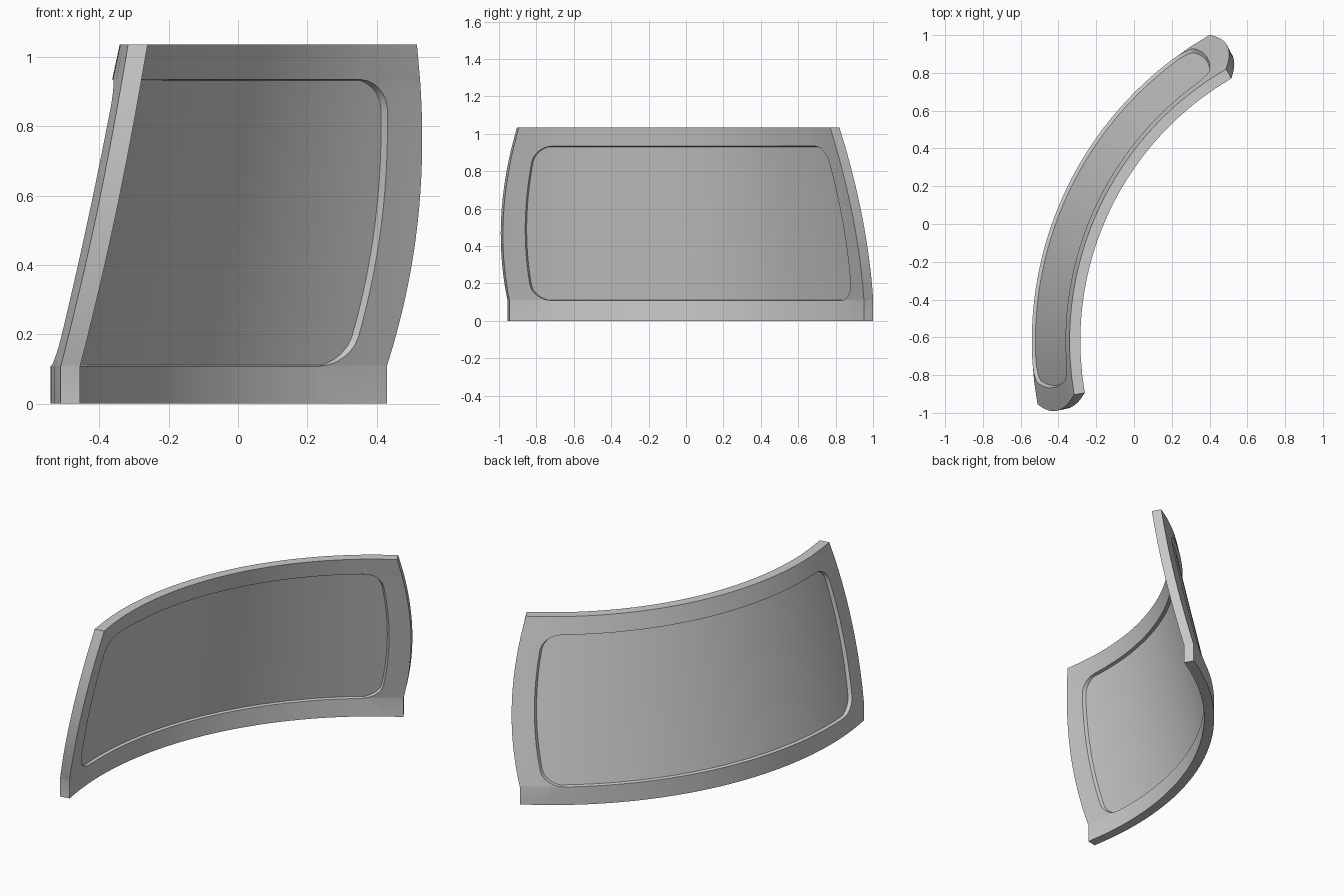
import bpy, bmesh, math

if "Cube" in bpy.data.objects:
    bpy.data.objects.remove(bpy.data.objects["Cube"])

CX, CY = 1.325, -0.62        # axis of the conical sweep
MID = 155.0                  # direction of the panel centre, degrees
TOP, Z0, Z1 = 1.035, 0.108, 0.935
THICK, DEPTH = 0.057, 0.018


def outer_radius(z):
    # upright foot, then a straight inward lean
    return 1.866 - 0.2 * max(0.0, z - Z0) / (TOP - Z0)


def half_angle(z):
    # bowed end edges
    if z <= Z0:
        return 35.3
    t = (z - Z0) / (TOP - Z0)
    return 35.3 - 0.5 * t + 1.95 * 4 * t * (1 - t)


def recess_angle(z):
    # recess edge keeps a constant border and has rounded corners
    zc = min(max(z, Z0), Z1)
    rz, ra = 0.085, 3.4
    d = min(zc - Z0, Z1 - zc)
    k = max(0.0, 1 - d / rz)
    return half_angle(zc) - 4.0 - ra * (1 - math.sqrt(max(0.0, 1 - k * k)))


# rows: (height, is recessed), dense where the recess corners turn
corner = [0.004, 0.009, 0.016, 0.026, 0.04, 0.06, 0.085]
rows = [(0, False), (Z0, False)]
rows += [(Z0 + c, True) for c in corner]
rows += [(Z0 + 0.085 + (Z1 - Z0 - 0.17) * i / 14, True) for i in range(1, 14)]
rows += [(Z1 - c, True) for c in reversed(corner)]
rows += [(Z1, False), (TOP, False)]
N = 48


def make_side(bm, base, sign):
    grid = []
    for z, sunk in rows:
        h, e = half_angle(z), recess_angle(z)
        f = e - 0.35
        cols = [(-h, 0), (-(h + e) / 2, 0), (-e, 0)]
        cols += [(-f + 2 * f * i / N, sunk) for i in range(N + 1)]
        cols += [(e, 0), ((h + e) / 2, 0), (h, 0)]
        line = []
        for a, s in cols:
            r = outer_radius(z) + base + sign * DEPTH * s
            t = math.radians(MID + a)
            line.append(bm.verts.new((CX + r * math.cos(t), CY + r * math.sin(t), z)))
        grid.append(line)
    for p, q in zip(grid, grid[1:]):
        for i in range(len(p) - 1):
            bm.faces.new((p[i], p[i + 1], q[i + 1], q[i]))
    return grid


def rim(g):
    return (g[0] + [r[-1] for r in g[1:-1]] + g[-1][::-1]
            + [r[0] for r in g[-2:0:-1]])


# curved panel: recessed convex and concave sides joined round the edge
bm = bmesh.new()
a = rim(make_side(bm, 0.0, -1))
b = rim(make_side(bm, -THICK, 1))
for i in range(len(a)):
    j = (i + 1) % len(a)
    bm.faces.new((a[i], a[j], b[j], b[i]))
bmesh.ops.recalc_face_normals(bm, faces=bm.faces)
mesh = bpy.data.meshes.new("curved_panel")
bm.to_mesh(mesh)
bm.free()
panel = bpy.data.objects.new("curved_panel", mesh)
bpy.context.collection.objects.link(panel)
bpy.context.view_layer.objects.active = panel
panel.select_set(True)
bpy.ops.object.shade_smooth_by_angle(angle=math.radians(25))
